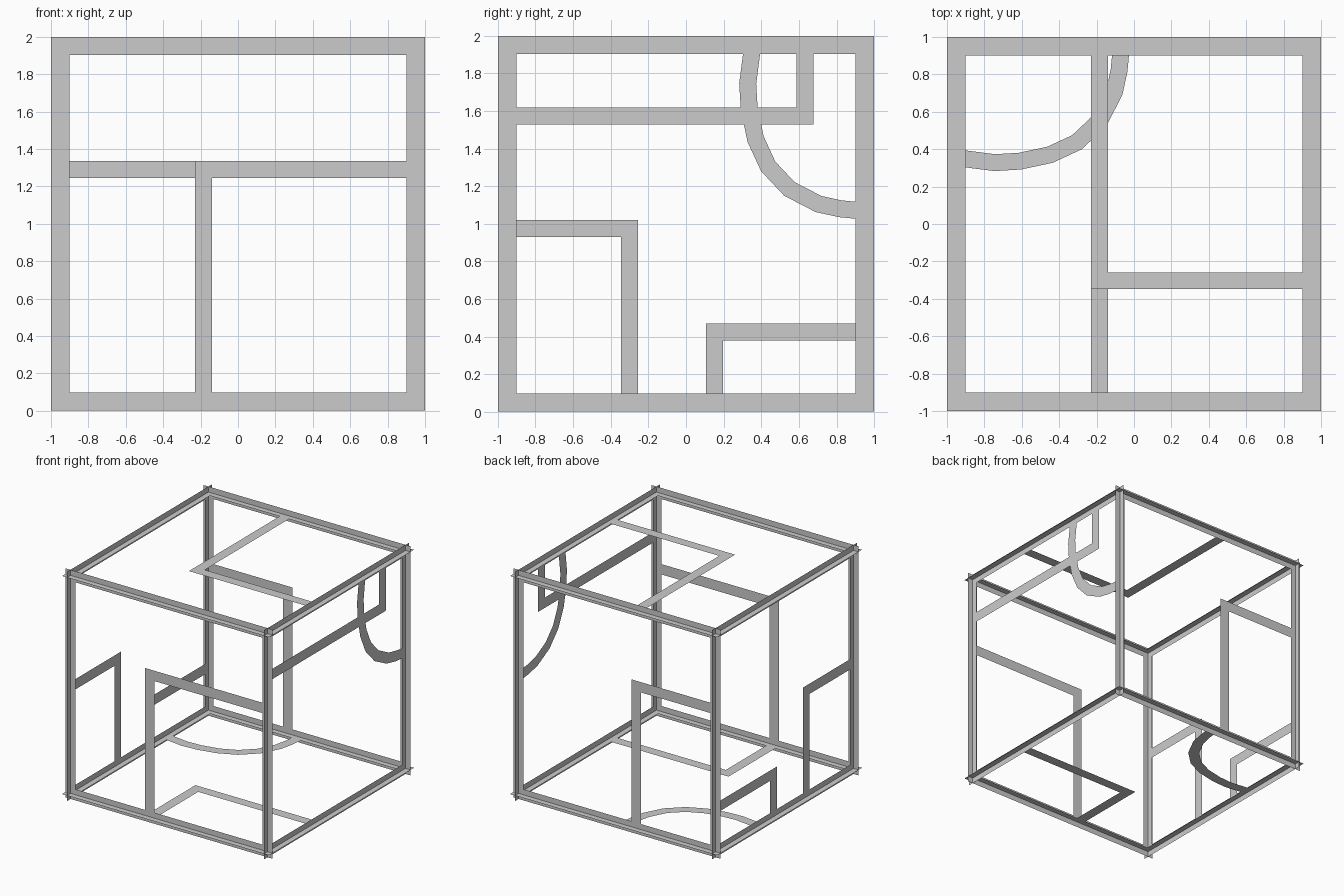
import bpy
from mathutils import Vector

if "Cube" in bpy.data.objects:
    bpy.data.objects.remove(bpy.data.objects["Cube"])

C = 0.95      # half size of the cube, to the edge centre lines
M = -0.185    # offset of the lines shared by several faces


def ribbon(name, pts, place, width, closed=False):
    """Flat mitred strip along 2D pts; place maps 2D to a cube face."""
    pts = [Vector(p) for p in pts]
    n = len(pts)
    verts = []
    for i, p in enumerate(pts):
        a = pts[i - 1] if (i or closed) else None
        b = pts[(i + 1) % n] if (i < n - 1 or closed) else None
        d1 = (p - a).normalized() if a is not None else (b - p).normalized()
        d2 = (b - p).normalized() if b is not None else d1
        n1, n2 = Vector((-d1.y, d1.x)), Vector((-d2.y, d2.x))
        m = (n1 + n2).normalized()
        m *= width / 2 / m.dot(n1)
        verts += [place(*(p + m)), place(*(p - m))]
    faces = []
    for i in range(n if closed else n - 1):
        j = (i + 1) % n
        faces.append((2 * i, 2 * i + 1, 2 * j + 1, 2 * j))
    mesh = bpy.data.meshes.new(name)
    mesh.from_pydata(verts, [], faces)
    ob = bpy.data.objects.new(name, mesh)
    bpy.context.collection.objects.link(ob)


# Each face maps its two coordinates to 3D (z is measured from the ground)
FACES = {
    "front": lambda u, v: (u, -C, v),
    "back": lambda u, v: (u, C, v),
    "left": lambda u, v: (-C, u, v),
    "right": lambda u, v: (C, u, v),
    "bottom": lambda u, v: (u, v, 1 - C),
    "top": lambda u, v: (u, v, 1 + C),
}

# Square outlines: neighbouring faces form crossed strips on every edge
for face, place in FACES.items():
    o = 0 if face in ("top", "bottom") else 1
    square = [(-C, o - C), (C, o - C), (C, o + C), (-C, o + C)]
    ribbon(face + "_outline", square, place, 0.097, closed=True)

# Rounded stroke used on the right and bottom faces
ARC = [(.355, 1.955), (.328, 1.745), (.336, 1.61), (.37, 1.45), (.437, 1.305),
       (.55, 1.185), (.705, 1.105), (.82, 1.08), (.944, 1.068)]

# Line pattern on each face
STROKES = [
    ("front", "bend", [(M, 1 - C), (M, 1.29), (C, 1.29)]),
    ("back", "bend", [(M, 1 - C), (M, 1.29), (-C, 1.29)]),
    ("left", "tall_bend", [(-C, .975), (-.3, .975), (-.3, 1 - C)]),
    ("left", "low_bend", [(C, .425), (.152, .425), (.152, 1 - C)]),
    ("right", "bend", [(-C, 1.573), (.633, 1.573), (.633, 1 + C)]),
    ("right", "arc", ARC),
    ("bottom", "bend", [(M, -C), (M, -.303), (C, -.303)]),
    ("bottom", "arc", [(1 - z, y) for y, z in ARC]),
    ("top", "bend", [(M, C), (M, -.303), (C, -.303)]),
]
for face, kind, pts in STROKES:
    ribbon(f"{face}_{kind}", pts, FACES[face], 0.09)
